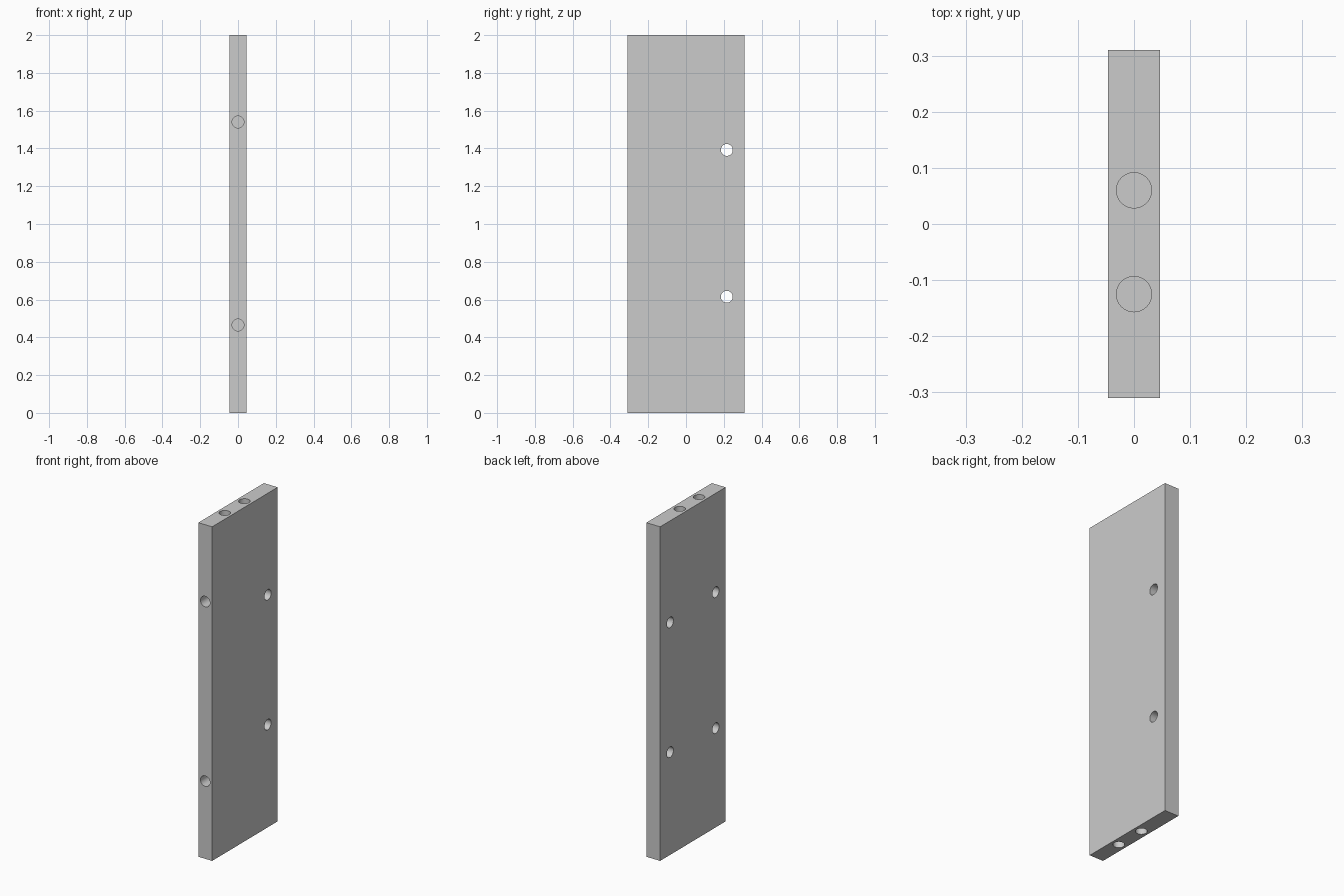
import bpy
import bmesh
from math import radians
from mathutils import Matrix, Vector

if "Cube" in bpy.data.objects:
    bpy.data.objects.remove(bpy.data.objects["Cube"])

HX, HY, H = 0.046, 0.31, 2.0      # half thickness, half width, height
R = 0.0315                        # drill radius
EDGE_DEPTH, FACE_DEPTH = 0.17, 0.065
OVER = 0.02                       # drill overshoot outside the board

drills = bmesh.new()


def drill(entry, direction, depth):
    """Add a drill cylinder going from the surface point into the board."""
    d = Vector(direction)
    mid = Vector(entry) + d * (depth - OVER) / 2
    rot = d.to_track_quat('Z', 'Y').to_matrix().to_4x4()
    bmesh.ops.create_cone(drills, cap_ends=True, segments=32, radius1=R, radius2=R,
                          depth=depth + OVER, matrix=Matrix.Translation(mid) @ rot)


# dowel holes in both ends
for y in (0.06, -0.125):
    drill((0, y, H), (0, 0, -1), EDGE_DEPTH)
    drill((0, y, 0), (0, 0, 1), EDGE_DEPTH)
# dowel holes in the front edge
for z in (1.54, 0.465):
    drill((0, -HY, z), (0, 1, 0), EDGE_DEPTH)
# through holes near the back edge
for z in (1.392, 0.615):
    drill((HX, 0.216, z), (-1, 0, 0), 2 * HX + OVER)
# blind holes in the left face near the front edge
for z in (1.408, 0.594):
    drill((-HX, -0.215, z), (1, 0, 0), FACE_DEPTH)

mesh = bpy.data.meshes.new("drill_cutter")
drills.to_mesh(mesh)
drills.free()
cutter = bpy.data.objects.new("drill_cutter", mesh)
bpy.context.collection.objects.link(cutter)
cutter.hide_render = True

# board
bpy.ops.mesh.primitive_cube_add(size=1, location=(0, 0, H / 2))
board = bpy.context.object
board.name = "drilled_board"
board.scale = (2 * HX, 2 * HY, H)
bpy.ops.object.transform_apply(location=True, rotation=False, scale=True)

cut = board.modifiers.new("drill_holes", 'BOOLEAN')
cut.operation = 'DIFFERENCE'
cut.solver = 'EXACT'
cut.object = cutter
bpy.ops.object.modifier_apply(modifier=cut.name)
bpy.data.objects.remove(cutter)
bpy.ops.object.shade_smooth_by_angle(angle=radians(30))
